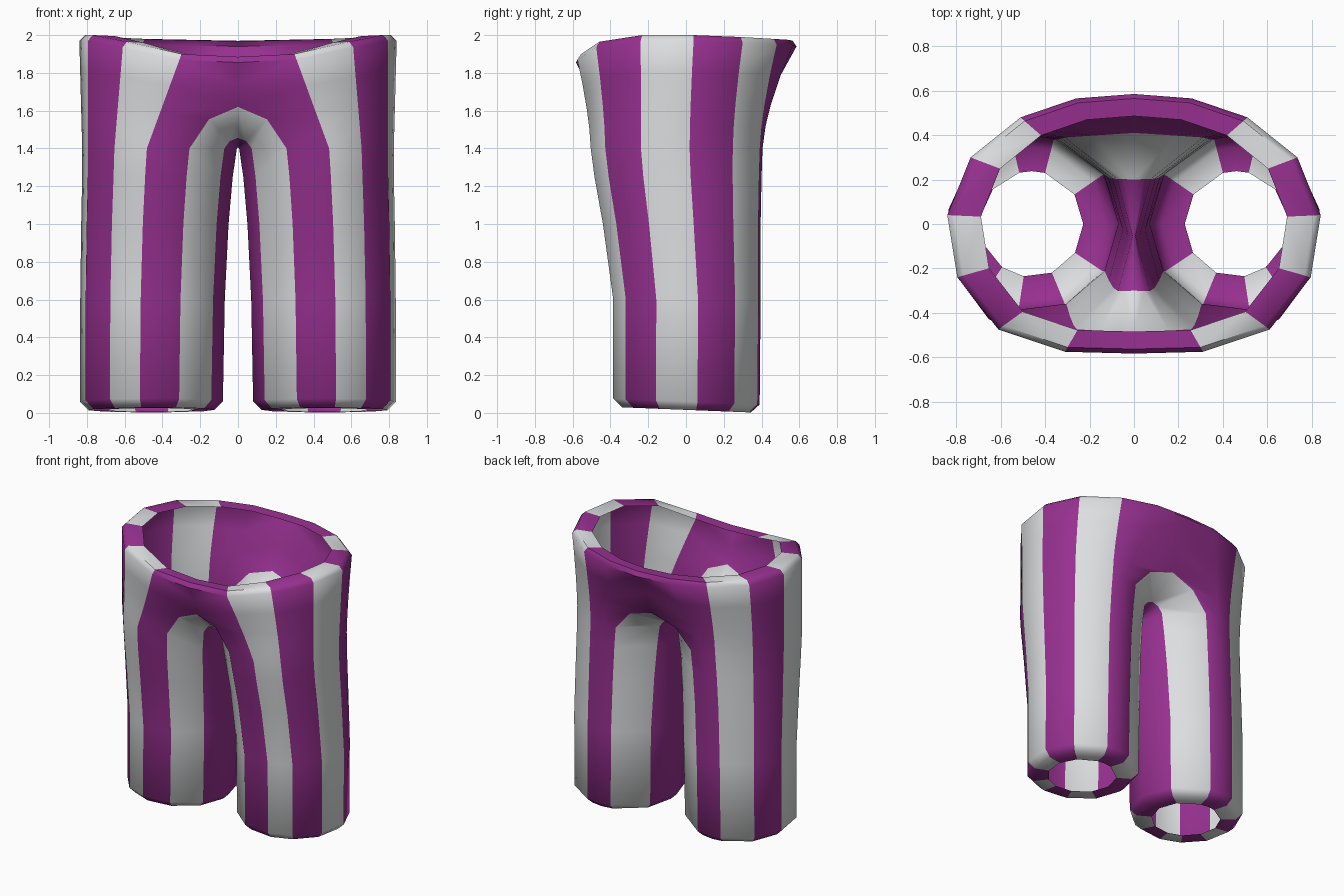
import bpy, bmesh, math
from mathutils import Vector

if "Cube" in bpy.data.objects:
    bpy.data.objects.remove(bpy.data.objects["Cube"])


def material(name, rgb):
    m = bpy.data.materials.new(name)
    m.diffuse_color = (*rgb, 1)
    m.use_nodes = True
    m.node_tree.nodes["Principled BSDF"].inputs["Base Color"].default_value = m.diffuse_color
    return m


# Leg cross-sections: z, inner x, outer x, front y, back y, scale (hem lip is scaled in)
RINGS = [(.016, .08, .84, -.39, .39, .61), (.016, .08, .84, -.39, .39, .88),
         (.06, .08, .84, -.39, .39, 1), (.6, .07, .84, -.39, .395, 1),
         (1.0, .05, .835, -.445, .395, 1), (1.25, .028, .83, -.49, .40, 1),
         (1.4, .006, .83, -.51, .405, 1)]
GREY, PURPLE = 0, 1
# Columns round the leg: angle, stripe colour up to the next column,
# crotch point on the centre line (or None), waist rim point (or None)
COLUMNS = [
    (-81, GREY, None, (.31, -.575, 1.90)),
    (-55, PURPLE, None, (.61, -.475, 1.965)),
    (-24, GREY, None, (.795, -.24, 2.0)),
    (9, PURPLE, None, (.84, .04, 2.0)),
    (41, GREY, None, (.735, .30, 1.99)),
    (76, PURPLE, None, (.51, .48, 1.98)),
    (90, PURPLE, None, (.26, .565, 1.975)),
    (105, GREY, (0, .41, 1.60), (0, .585, 1.97)),
    (146, PURPLE, (0, .20, 1.46), None),
    (180, PURPLE, (0, -.05, 1.405), None),
    (213, GREY, (0, -.30, 1.455), None),
    (247, PURPLE, (0, -.49, 1.62), (0, -.583, 1.885)),
]


def flare(a, b, t):
    """Blend from leg to rim, swelling outwards in depth late."""
    p = a.lerp(b, t)
    p.y = a.y + (b.y - a.y) * t ** 1.5
    return p


def column_points(angle, crotch, rim):
    a = math.radians(angle)
    pts = []
    for z, x0, x1, y0, y1, s in RINGS:
        y = (y0 + y1) / 2 + (y1 - y0) / 2 * math.sin(a) * s
        if z < .1:
            z -= .04 * y                # hem dips towards the back
        pts.append(Vector(((x0 + x1) / 2 + (x1 - x0) / 2 * math.cos(a) * s, y, z)))
    last = pts[-1]
    edge = Vector(rim) - Vector((0, 0, .03)) if rim else None
    if crotch:                          # arch over to the centre line
        end = Vector(crotch)
        mid = last.lerp(end, .4)
        mid.z = last.z + (end.z - last.z) * .7
        pts += [mid, end]
        if rim:
            pts.append(flare(end, edge, .5))
    else:
        pts += [flare(last, edge, t) for t in (.22, .42, .71)]
    if rim:                             # waist edge, rounded over into an inner lip
        x, y, z = rim
        pts += [edge, Vector((x * .965, y * .965, z)), Vector((x * .82, y * .83, z - .005))]
    return pts


# Outer skin of one half, with hem and waist lips
bm = bmesh.new()
cols = [[bm.verts.new(p) for p in column_points(a, c, r)] for a, _, c, r in COLUMNS]
for i, (_, colour, _, _) in enumerate(COLUMNS):
    left, right = cols[i], cols[(i + 1) % len(cols)]
    for k in range(min(len(left), len(right)) - 1):
        f = bm.faces.new((left[k], right[k], right[k + 1], left[k + 1]))
        f.material_index = colour
mesh = bpy.data.meshes.new("trousers")
bm.to_mesh(mesh)
bm.free()
mesh.materials.append(material("light grey", (.72, .73, .74)))
mesh.materials.append(material("purple", (.31, .03, .28)))
trousers = bpy.data.objects.new("trousers", mesh)
bpy.context.collection.objects.link(trousers)
bpy.context.view_layer.objects.active = trousers
trousers.select_set(True)

# Mirror to both legs
mir = trousers.modifiers.new("mirror", 'MIRROR')
mir.use_mirror_merge = True
mir.merge_threshold = .002
bpy.ops.object.modifier_apply(modifier="mirror")
bpy.ops.object.shade_smooth_by_angle(angle=math.radians(50))
